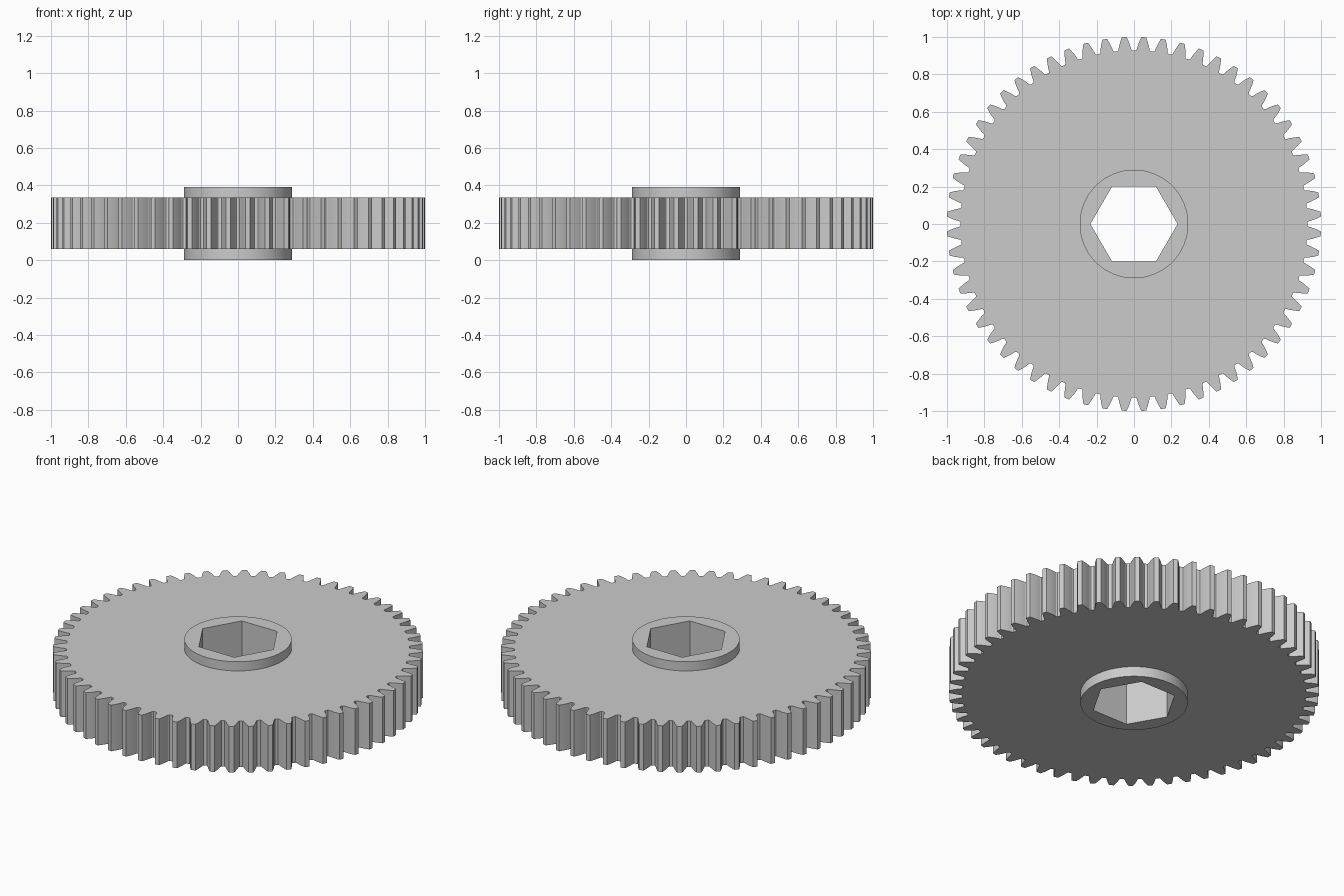
import bpy, bmesh
from math import pi, sin, cos, tan, acos, radians

cube = bpy.data.objects.get("Cube")
if cube:
    bpy.data.objects.remove(cube, do_unlink=True)

TEETH = 60
TIP_R = 1.0
PITCH_R = TIP_R * TEETH / (TEETH + 2)
ROOT_R = TIP_R * (TEETH - 2.5) / (TEETH + 2)
BASE_R = PITCH_R * cos(radians(20))
HUB_R, HUB_TOP = 0.29, 0.39
GEAR_Z = (0.06, 0.335)
HEX_R = 0.233

grey = bpy.data.materials.new("plain grey")
grey.use_nodes = True
colour = (0.6, 0.6, 0.6, 1)
grey.diffuse_color = colour
grey.node_tree.nodes["Principled BSDF"].inputs["Base Color"].default_value = colour


def circle(radius, sides):
    return [(radius * cos(2 * pi * i / sides), radius * sin(2 * pi * i / sides))
            for i in range(sides)]


def involute(angle):
    return tan(angle) - angle


def half_tooth(r):
    """Half the angle a tooth spans at radius r."""
    return pi / (2 * TEETH) + involute(radians(20)) - involute(acos(BASE_R / r))


def gear_outline():
    # Flank from root to tip, mirrored about each tooth centre
    flank = [(ROOT_R, half_tooth(ROOT_R) + 0.004)]
    steps = 5
    start = ROOT_R + 0.006
    for i in range(steps + 1):
        r = start + (TIP_R - start) * i / steps
        flank.append((r, half_tooth(r)))
    points = []
    for t in range(TEETH):
        centre = 2 * pi * (t + 0.5) / TEETH
        tooth = [(r, centre - a) for r, a in flank]
        tooth += [(r, centre + a) for r, a in reversed(flank)]
        points += [(r * cos(a), r * sin(a)) for r, a in tooth]
    return points


def holed_plate(name, outer, inner, z0, z1):
    """Extrude the area between two closed outlines."""
    bm = bmesh.new()
    edges = []
    for loop in (outer, inner):
        verts = [bm.verts.new((x, y, z0)) for x, y in loop]
        edges += [bm.edges.new((v, verts[i - 1])) for i, v in enumerate(verts)]
    bmesh.ops.triangle_fill(bm, use_beauty=True, edges=edges)
    extruded = bmesh.ops.extrude_face_region(bm, geom=bm.faces[:], use_keep_orig=True)
    top = [g for g in extruded["geom"] if isinstance(g, bmesh.types.BMVert)]
    bmesh.ops.translate(bm, verts=top, vec=(0, 0, z1 - z0))
    bmesh.ops.recalc_face_normals(bm, faces=bm.faces[:])
    mesh = bpy.data.meshes.new(name)
    bm.to_mesh(mesh)
    bm.free()
    mesh.materials.append(grey)
    obj = bpy.data.objects.new(name, mesh)
    bpy.context.collection.objects.link(obj)
    bpy.ops.object.select_all(action="DESELECT")
    obj.select_set(True)
    bpy.context.view_layer.objects.active = obj
    bpy.ops.object.shade_smooth_by_angle(angle=radians(20))
    return obj


# Toothed wheel, open where the hub passes through
holed_plate("toothed_wheel", gear_outline(), circle(HUB_R, 96), *GEAR_Z)
# Raised round hub with a hexagonal bore
holed_plate("hub", circle(HUB_R, 96), circle(HEX_R, 6), 0, HUB_TOP)
